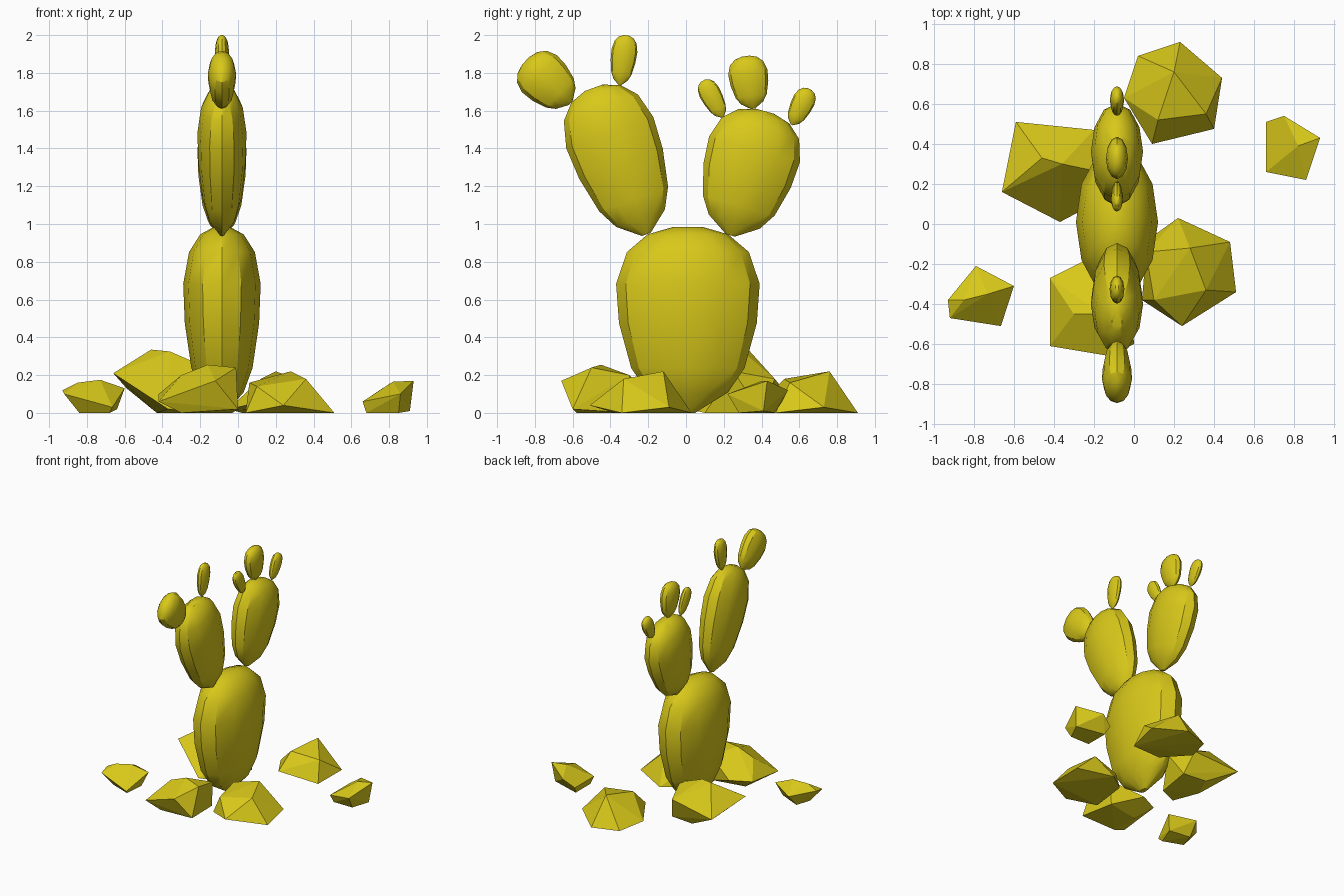
import bpy
import bmesh
from math import sin, cos, atan2, radians, hypot, tau

cube = bpy.data.objects.get("Cube")
if cube:
    bpy.data.objects.remove(cube, do_unlink=True)

# Single flat colour
COLOUR = (0.69, 0.58, 0.01, 1.0)
material = bpy.data.materials.new("mustard_yellow")
material.use_nodes = True
material.diffuse_color = COLOUR
shader = next(n for n in material.node_tree.nodes if n.type == "BSDF_PRINCIPLED")
shader.inputs["Base Color"].default_value = COLOUR

SIDES = 12
PLANT_X = -0.085

# Pad outline: fraction of the height, fraction of the widest radius
PROFILE = [(0, .1), (.11, .56), (.24, .79), (.48, .96), (.69, 1),
           (.86, .85), (.955, .56), (.995, .2)]


def add_object(name, bm):
    bmesh.ops.recalc_face_normals(bm, faces=bm.faces)
    mesh = bpy.data.meshes.new(name)
    bm.to_mesh(mesh)
    bm.free()
    mesh.materials.append(material)
    obj = bpy.data.objects.new(name, mesh)
    bpy.context.collection.objects.link(obj)
    return obj


def add_pad(name, base, top, half_width, half_thickness):
    """Flattened, lathed cactus pad growing from base to top, both (y, z)."""
    dy, dz = top[0] - base[0], top[1] - base[1]
    length = hypot(dy, dz)
    bm = bmesh.new()
    rings = []
    for height, radius in PROFILE:
        rings.append([bm.verts.new((half_thickness * radius * cos(tau * i / SIDES),
                                    half_width * radius * sin(tau * i / SIDES),
                                    length * height)) for i in range(SIDES)])
    for low, high in zip(rings, rings[1:]):
        for i in range(SIDES):
            j = (i + 1) % SIDES
            bm.faces.new((low[i], low[j], high[j], high[i]))
    bm.faces.new(rings[0])
    bm.faces.new(rings[-1])
    obj = add_object(name, bm)
    obj.location = (PLANT_X, base[0], base[1])
    obj.rotation_euler.x = atan2(-dy, dz)
    bpy.ops.object.select_all(action="DESELECT")
    obj.select_set(True)
    bpy.context.view_layer.objects.active = obj
    bpy.ops.object.shade_smooth_by_angle(angle=radians(30))


def add_rock(name, corners):
    """Faceted stone wrapped around a few corner points."""
    bm = bmesh.new()
    for corner in corners:
        bm.verts.new(corner)
    hull = bmesh.ops.convex_hull(bm, input=bm.verts)
    loose = {v for v in hull["geom_interior"] + hull["geom_unused"]
             if isinstance(v, bmesh.types.BMVert)}
    bmesh.ops.delete(bm, geom=list(loose), context="VERTS")
    bmesh.ops.dissolve_limit(bm, angle_limit=radians(4), verts=bm.verts, edges=bm.edges)
    add_object(name, bm)


# Cactus: trunk pad, two large arms and their buds
add_pad("trunk_pad", (.01, 0), (.01, .99), .38, .205)
add_pad("front_arm_pad", (-.21, .945), (-.49, 1.725), .245, .13)
add_pad("back_arm_pad", (.235, .94), (.42, 1.6), .25, .13)
add_pad("front_arm_outer_bud", (-.61, 1.64), (-.85, 1.865), .135, .075)
add_pad("front_arm_top_bud", (-.35, 1.735), (-.315, 2), .069, .037)
add_pad("back_arm_inner_bud", (.195, 1.565), (.09, 1.76), .057, .03)
add_pad("back_arm_top_bud", (.355, 1.61), (.315, 1.89), .105, .055)
add_pad("back_arm_outer_bud", (.56, 1.525), (.655, 1.715), .06, .035)

# Stones around the foot
add_rock("front_left_rock", [
    (.22, .03, 0), (.48, -.09, .03), (.51, -.34, 0), (.24, -.51, .04),
    (.04, -.38, 0), (.08, -.07, 0), (.28, -.12, .22), (.36, -.33, .18),
    (.1, -.38, .14), (.06, -.14, .16)])
add_rock("back_left_rock", [
    (.02, .84, 0), (.23, .91, 0), (.44, .73, .03), (.4, .475, 0),
    (.09, .4, .05), (-.05, .63, .02), (.2, .76, .22), (.36, .55, .16),
    (.12, .52, .18)])
add_rock("back_right_rock", [
    (-.66, .16, .21), (-.59, .51, .13), (-.37, .01, .02), (-.46, .33, .335),
    (-.36, .3, .325), (-.2, .47, .18), (-.12, .25, .22), (-.43, .25, 0),
    (-.2, .1, 0), (-.15, .4, 0), (-.35, .42, 0)])
add_rock("front_right_rock", [
    (-.42, -.27, .1), (-.26, -.19, .1), (-.42, -.61, .06), (-.12, -.66, .17),
    (-.3, -.45, .2), (-.16, -.45, .255), (-.01, -.5, .24), (-.02, -.3, .2),
    (0, -.6, .02), (-.3, -.35, 0), (-.03, -.3, 0), (-.3, -.58, 0)])
add_rock("far_right_rock", [
    (-.79, -.21, .1), (-.6, -.31, .13), (-.665, -.51, .03), (-.92, -.47, .1),
    (-.93, -.38, .12), (-.73, -.35, .175), (-.85, -.38, .16), (-.64, -.35, .02),
    (-.84, -.42, 0), (-.8, -.3, 0), (-.68, -.48, 0)])
add_rock("far_left_rock", [
    (.66, .51, .06), (.75, .54, .12), (.93, .43, .17), (.86, .22, .1),
    (.66, .26, .06), (.82, .39, .165), (.91, .41, .01), (.68, .47, 0),
    (.68, .28, 0), (.85, .28, 0)])
